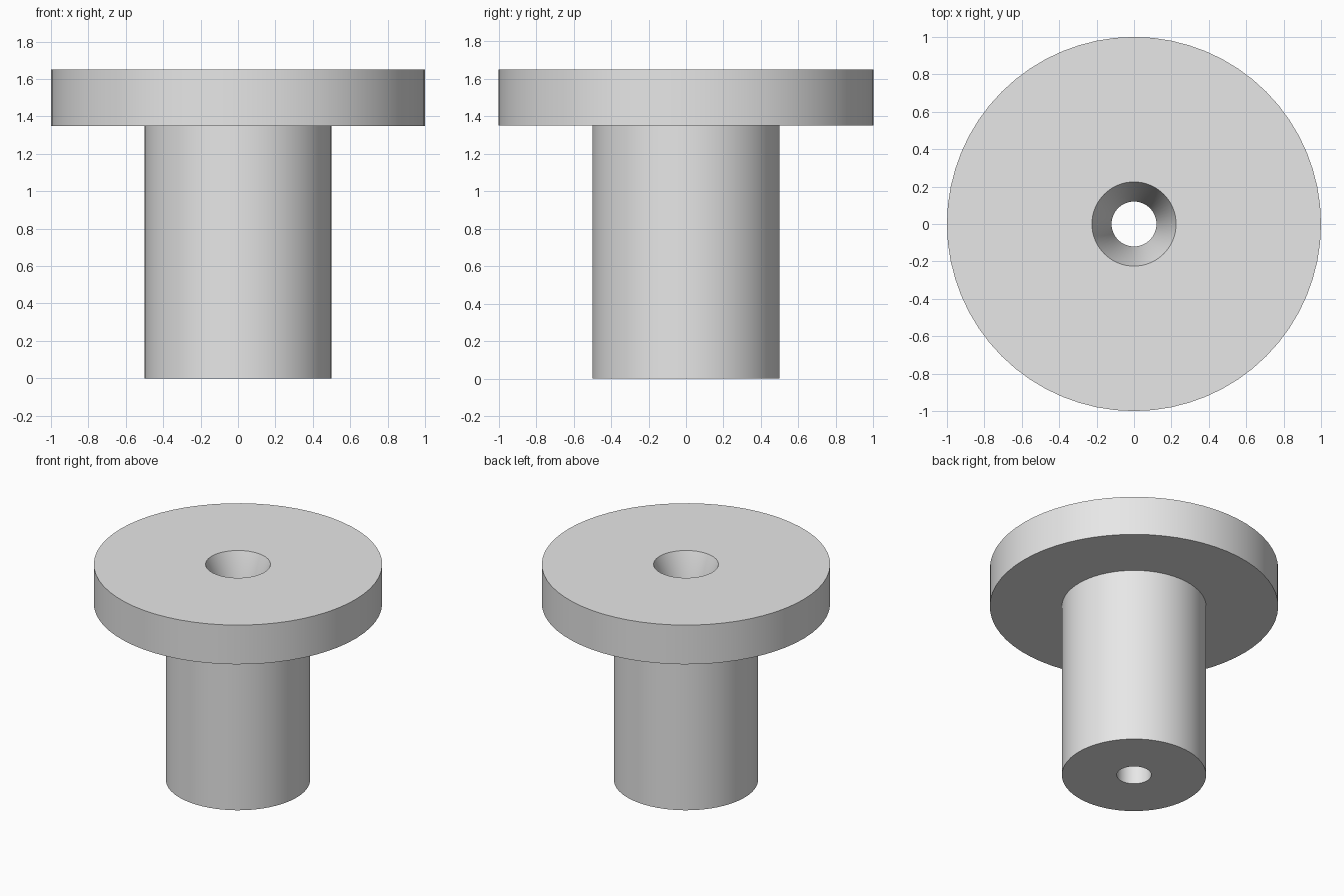
import bpy
import bmesh
import math

cube = bpy.data.objects.get("Cube")
if cube:
    bpy.data.objects.remove(cube, do_unlink=True)

# Main dimensions
SIDES = 64
HEIGHT = 1.65
FLANGE_BASE = 1.35
FLANGE_RADIUS = 1.0
SHANK_RADIUS = 0.5
BORE_RADIUS = 0.12
MOUTH_RADIUS = 0.225

grey = bpy.data.materials.new("light grey")
grey.use_nodes = True
colour = (0.8, 0.8, 0.8, 1)
grey.diffuse_color = colour
grey.node_tree.nodes["Principled BSDF"].inputs["Base Color"].default_value = colour


def lathe(name, profile):
    """Revolve a closed (radius, height) profile around z."""
    bm = bmesh.new()
    rings = []
    for radius, z in profile:
        angles = [math.tau * i / SIDES for i in range(SIDES)]
        rings.append([bm.verts.new((radius * math.cos(a), radius * math.sin(a), z))
                      for a in angles])
    for lower, upper in zip(rings, rings[1:] + rings[:1]):
        for i in range(SIDES):
            j = (i + 1) % SIDES
            bm.faces.new((lower[i], lower[j], upper[j], upper[i]))
    bmesh.ops.recalc_face_normals(bm, faces=bm.faces)
    mesh = bpy.data.meshes.new(name)
    bm.to_mesh(mesh)
    bm.free()
    mesh.materials.append(grey)
    obj = bpy.data.objects.new(name, mesh)
    bpy.context.collection.objects.link(obj)
    bpy.ops.object.select_all(action='DESELECT')
    obj.select_set(True)
    bpy.context.view_layer.objects.active = obj
    bpy.ops.object.shade_smooth_by_angle(angle=math.radians(30))
    return obj


# Flanged bushing: shank, flange, tapered mouth and straight through bore
lathe("flanged_bushing", [
    (BORE_RADIUS, 0),
    (SHANK_RADIUS, 0),
    (SHANK_RADIUS, FLANGE_BASE),
    (FLANGE_RADIUS, FLANGE_BASE),
    (FLANGE_RADIUS, HEIGHT),
    (MOUTH_RADIUS, HEIGHT),
    (BORE_RADIUS, FLANGE_BASE),
])
